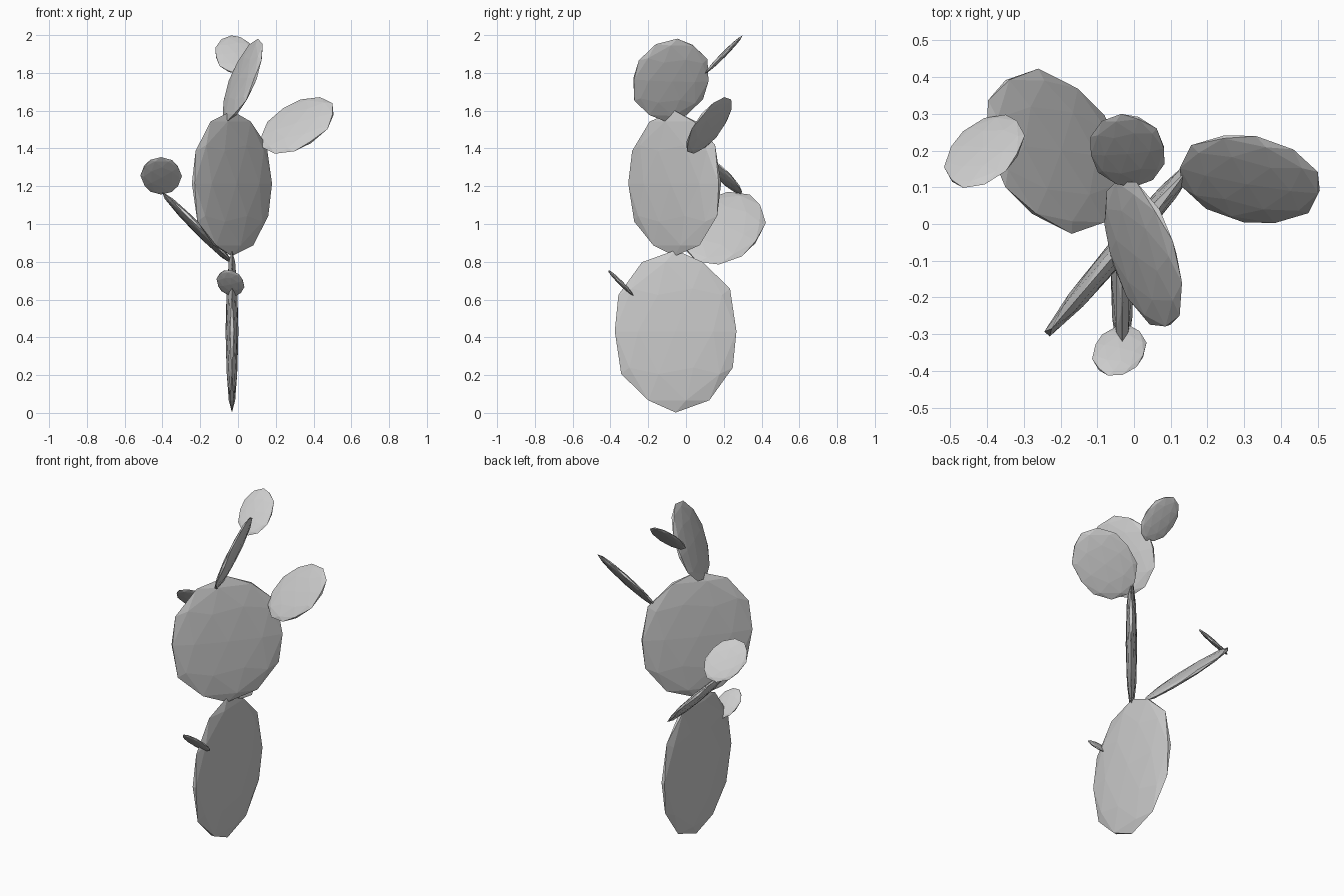
import bpy
from mathutils import Vector, Matrix


def pad(name, center, normal, up, half_w, half_h, half_t):
    """Flattened low-poly ellipsoid: width, thickness along normal, height along up."""
    n = Vector(normal).normalized()
    u = Vector(up)
    u = (u - n * u.dot(n)).normalized()
    w = n.cross(u)
    bpy.ops.mesh.primitive_ico_sphere_add(subdivisions=2, radius=1)
    ob = bpy.context.object
    ob.name = name
    # scale by the true extent of the faceted sphere, then orient
    ext = [max(abs(v.co[i]) for v in ob.data.vertices) for i in range(3)]
    rot = Matrix((w, n, u)).transposed()
    for v in ob.data.vertices:
        c = v.co
        v.co = rot @ Vector((c.x / ext[0] * half_w, c.y / ext[1] * half_t, c.z / ext[2] * half_h))
    ob.location = center
    return ob


# main stem: two large upright pads
pad("base_pad", (-0.032, -0.055, 0.432), (1, 0, 0), (0, 0, 1), 0.322, 0.43, 0.034)
pad("middle_pad", (-0.032, -0.06, 1.215), (0.76, -0.65, 0), (0, 0, 1), 0.315, 0.385, 0.032)

# pads growing from the stem
pad("top_pad", (0.025, -0.08, 1.763), (0.88, 0.29, -0.37), (0, 0.03, 1), 0.208, 0.235, 0.024)
pad("right_pad", (0.315, 0.122, 1.522), (-0.33, -0.70, 0.64), (0.82, 0.05, 0.57), 0.162, 0.22, 0.02)
pad("rear_left_pad", (-0.215, 0.198, 0.978), (0.72, 0.06, 0.69), (-0.607, 0.477, 0.63), 0.194, 0.29, 0.024)

# small buds on the pad rims
pad("top_bud", (-0.018, 0.2, 1.897), (0, -0.71, 0.70), (-0.12, 0.7, 0.71), 0.1, 0.143, 0.014)
pad("left_bud", (-0.407, 0.198, 1.255), (-0.27, 0.71, 0.65), (-0.4, -0.65, 0.6), 0.102, 0.143, 0.014)
pad("front_bud", (-0.04, -0.345, 0.688), (0, 0.7, 0.7), (-0.3, -0.65, 0.65), 0.068, 0.1, 0.012)
